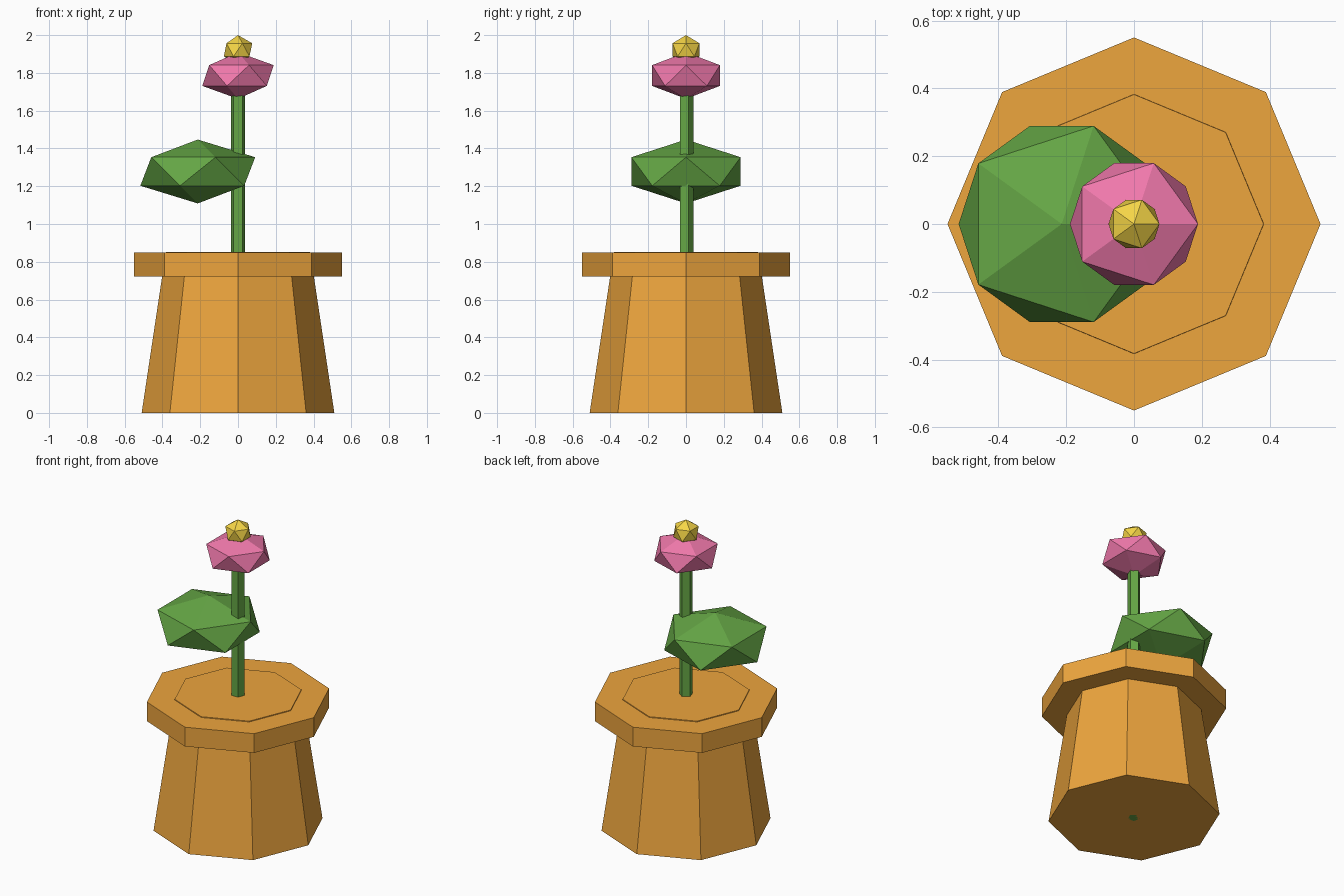
import bpy

if "Cube" in bpy.data.objects:
    bpy.data.objects.remove(bpy.data.objects["Cube"])


def material(name, srgb):
    mat = bpy.data.materials.new(name)
    mat.diffuse_color = (*[(c / 255) ** 2.2 for c in srgb], 1)
    mat.use_nodes = True
    mat.node_tree.nodes["Principled BSDF"].inputs["Base Color"].default_value = mat.diffuse_color
    return mat


clay = material("clay", (237, 164, 64))
green = material("leaf_green", (101, 165, 71))
pink = material("petal_pink", (240, 120, 170))
yellow = material("centre_yellow", (245, 212, 72))


def finish(name, mat):
    obj = bpy.context.object
    obj.name = name
    obj.data.materials.append(mat)


def prism(name, sides, r_bottom, r_top, z0, z1, mat):
    bpy.ops.mesh.primitive_cone_add(
        vertices=sides, radius1=r_bottom, radius2=r_top, depth=z1 - z0,
        location=(0, 0, (z0 + z1) / 2))
    finish(name, mat)


def gem(name, x, z, radius, height, mat):
    bpy.ops.mesh.primitive_ico_sphere_add(subdivisions=1, radius=1, location=(x, 0, z))
    bpy.context.object.scale = (radius, radius, height)
    finish(name, mat)


# Pot: tapered octagonal body with a wider rim
prism("pot_body", 8, 0.51, 0.382, 0, 0.853, clay)
prism("pot_rim", 8, 0.55, 0.55, 0.722, 0.848, clay)

# Plant: five-sided stem, with flattened icosahedra for leaf and bloom
prism("stem", 5, 0.04, 0.04, 0, 1.75, green)
gem("leaf", -0.213, 1.278, 0.34, 0.169, green)
gem("flower_petals", 0, 1.786, 0.211, 0.123, pink)
gem("flower_centre", 0, 1.922, 0.084, 0.078, yellow)
